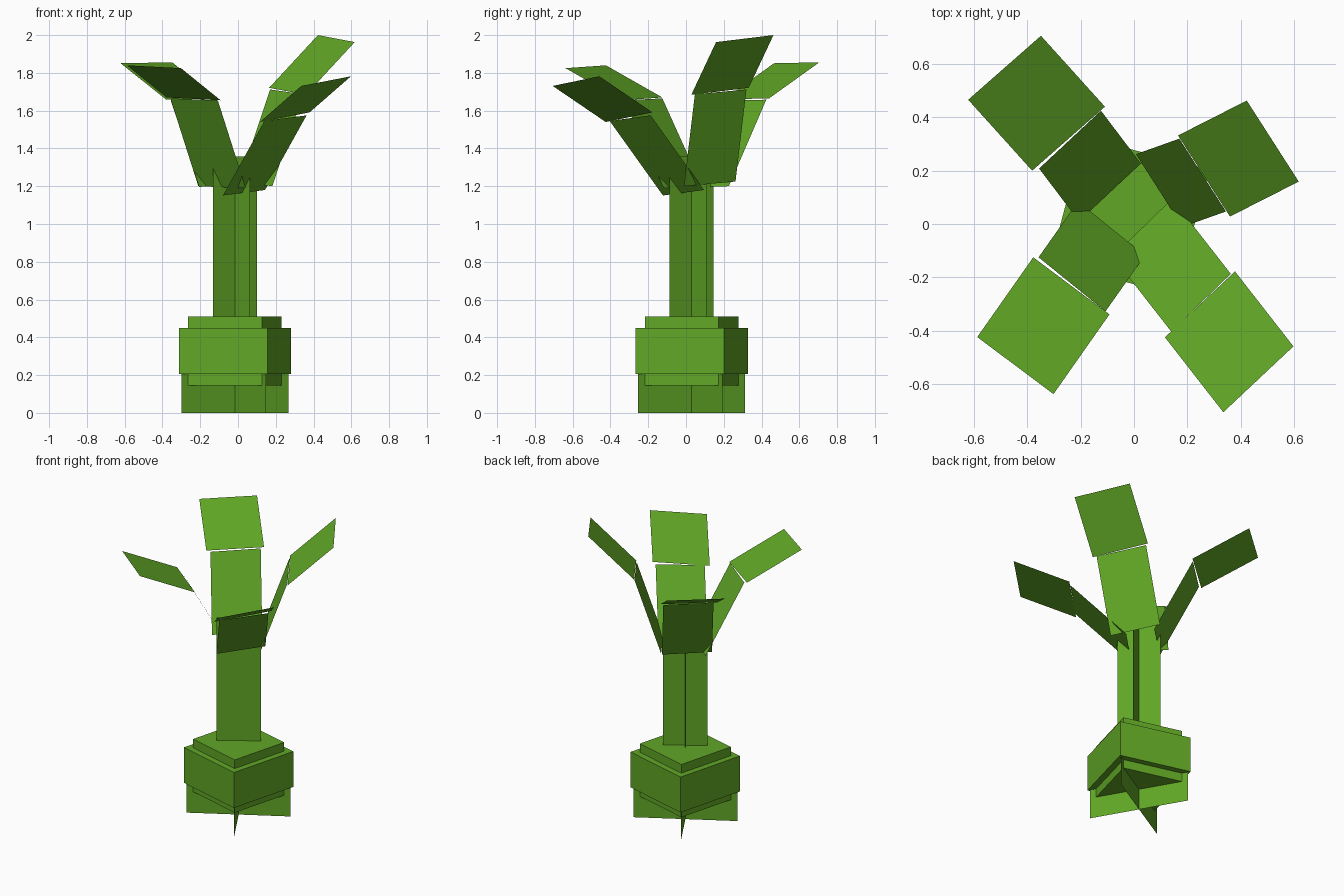
import bpy, bmesh, math
from mathutils import Vector, Matrix

if "Cube" in bpy.data.objects:
    bpy.data.objects.remove(bpy.data.objects["Cube"])

green = bpy.data.materials.new("leaf green")
green.diffuse_color = (0.118, 0.385, 0.019, 1.0)
green.use_nodes = True
green.node_tree.nodes["Principled BSDF"].inputs["Base Color"].default_value = green.diffuse_color
CX, CY = -0.016, 0.03          # plant axis


def finish(name, bm):
    me = bpy.data.meshes.new(name)
    bm.to_mesh(me)
    bm.free()
    me.materials.append(green)
    ob = bpy.data.objects.new(name, me)
    bpy.context.collection.objects.link(ob)
    return ob


def box(name, width, z0, z1):
    """Square block turned on the plant axis."""
    bm = bmesh.new()
    bmesh.ops.create_cube(bm, size=1)
    m = (Matrix.Translation((CX, CY, (z0 + z1) / 2))
         @ Matrix.Rotation(math.radians(-15), 4, 'Z')
         @ Matrix.Diagonal((width, width, z1 - z0, 1)))
    bmesh.ops.transform(bm, matrix=m, verts=bm.verts)
    return finish(name, bm)


def crossed_sheets(name, half, angle, z0, z1):
    """Two upright sheets crossing at the plant axis."""
    bm = bmesh.new()
    for a in (angle, angle - 90):
        d = Vector((math.cos(math.radians(a)), math.sin(math.radians(a)), 0)) * half
        c = Vector((CX, CY, 0))
        pts = [c - d + Vector((0, 0, z0)), c + d + Vector((0, 0, z0)),
               c + d + Vector((0, 0, z1)), c - d + Vector((0, 0, z1))]
        bm.faces.new([bm.verts.new(p) for p in pts])
    return finish(name, bm)


def blade(name, a, b, c):
    """Flat leaf panel: inner edge a-b, outer corner c next to b."""
    a, b, c = Vector(a), Vector(b), Vector(c)
    bm = bmesh.new()
    bm.faces.new([bm.verts.new(p) for p in (a, b, c, a + c - b)])
    bm.normal_update()
    for f in bm.faces:
        if f.normal.z < 0:
            f.normal_flip()
    return finish(name, bm)


# Bulb, roots and stem
box("bulb_outer", 0.486, 0.205, 0.45)
box("bulb_inner", 0.404, 0.145, 0.51)
crossed_sheets("roots", 0.327, 30, 0.0, 0.205)
crossed_sheets("stem", 0.14, 34, 0.51, 1.358)

# Leaves: a steep lower panel and a flatter upper panel each
leaves = {
    "front_right": (((-0.08, -0.122, 1.151), (0.143, 0.095, 1.18), (0.363, -0.187, 1.575)),
                    ((0.116, -0.425, 1.54), (0.379, -0.178, 1.591), (0.598, -0.459, 1.782))),
    "back_right": (((0.007, 0.262, 1.225), (0.182, -0.011, 1.2), (0.345, 0.047, 1.687)),
                   ((0.165, 0.332, 1.721), (0.36, 0.028, 1.684), (0.618, 0.159, 1.963))),
    "front_left": (((-0.21, 0.085, 1.2), (0.041, -0.118, 1.19), (-0.107, -0.328, 1.655)),
                   ((-0.378, -0.125, 1.67), (-0.092, -0.339, 1.655), (-0.302, -0.638, 1.825))),
    "back_left": (((0.026, 0.227, 1.2), (-0.206, 0.01, 1.197), (-0.356, 0.208, 1.655)),
                  ((-0.109, 0.44, 1.665), (-0.382, 0.2, 1.66), (-0.622, 0.466, 1.851))),
}
for name, (lower, upper) in leaves.items():
    blade("leaf_lower_" + name, *lower)
    blade("leaf_upper_" + name, *upper)
